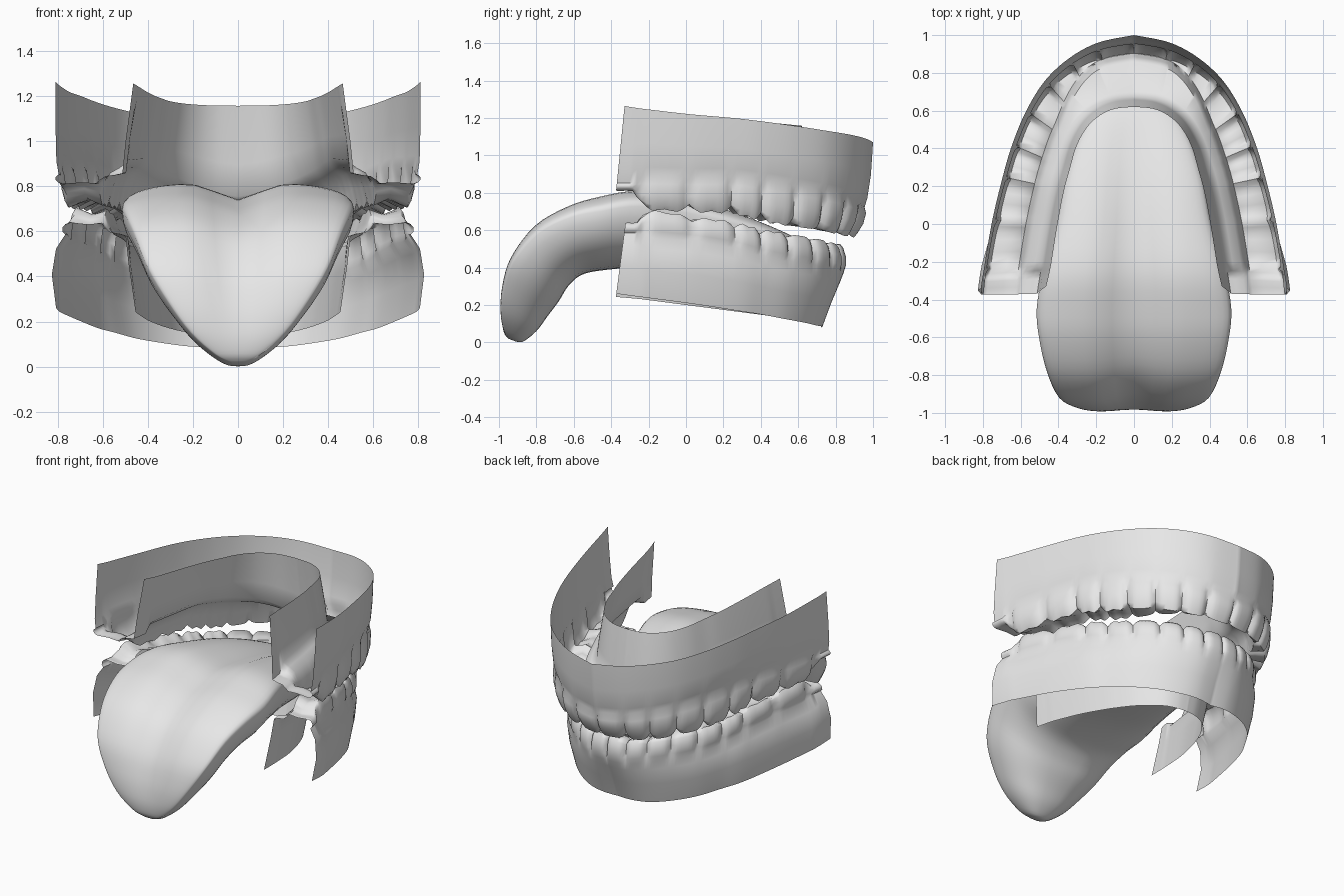
import bpy, math

if "Cube" in bpy.data.objects:
    bpy.data.objects.remove(bpy.data.objects["Cube"])

mat = bpy.data.materials.new("plain_grey")
mat.diffuse_color = (0.8, 0.8, 0.8, 1)
mat.use_nodes = True
mat.node_tree.nodes["Principled BSDF"].inputs["Base Color"].default_value = mat.diffuse_color


def spline(table, t):
    """Catmull-Rom value of a table of tuples at position t."""
    n = len(table) - 1
    i = min(int(t), n - 1)
    f = t - i
    p = [table[max(0, min(n, i + k))] for k in (-1, 0, 1, 2)]
    return [0.5 * (2 * b + (c - a) * f + (2 * a - 5 * b + 4 * c - d) * f * f
                   + (3 * b - a - 3 * c + d) * f ** 3) for a, b, c, d in zip(*p)]


def grid_object(name, rows, flip=False, ring=False):
    """Skin a list of equally long point rows; ring closes rows and ends."""
    m = len(rows[0])
    verts = [v for r in rows for v in r]
    faces = []
    for i in range(len(rows) - 1):
        for j in range(m if ring else m - 1):
            k = (j + 1) % m
            q = (i * m + j, (i + 1) * m + j, (i + 1) * m + k, i * m + k)
            faces.append(q[::-1] if flip else q)
    if ring:
        last = (len(rows) - 1) * m
        a, b = list(range(m)), list(range(last, last + m))
        faces += [a[::-1], b] if flip else [a, b[::-1]]
    me = bpy.data.meshes.new(name)
    me.from_pydata(verts, [], faces)
    me.materials.append(mat)
    ob = bpy.data.objects.new(name, me)
    bpy.context.collection.objects.link(ob)
    bpy.ops.object.select_all(action='DESELECT')
    ob.select_set(True)
    bpy.context.view_layer.objects.active = ob
    bpy.ops.object.shade_smooth_by_angle(angle=math.radians(60))
    return ob


def jaw(name, outer, inner, heights, wall, w_front, w_back, tilt, inner_edge, lean, flip):
    """Gum strip with teeth: table entries are the gaps between the teeth.
    heights = (free edge, gum line, tooth tip) at each gap."""
    rows = []
    steps = 8
    for s in range(-9 * steps, 9 * steps + 1):
        t = abs(s) / steps
        side = -1 if s < 0 else 1
        ox, oy = spline(outer, t)
        ix, iy = spline(inner, t)
        edge, gum, tip = spline(heights, t)
        f = t % 1
        b = 1 - (2 * f - 1) ** 4                 # 0 in the gaps, 1 on a tooth
        if t > 8:                                # bare pad behind the last molar
            b = min(1, (t - 8) * 4)
            gum, tip = (p + (q - p) * b for p, q in zip(heights[8][1:], heights[9][1:]))
        g = 1 - b
        back = min(1, t / 8)
        molar = max(0, min(1, t - 3.5))
        r = max(0, min(1, (t - 1) / 3))
        wi = 0.3 + 0.27 * r * r * (3 - 2 * r)    # teeth widen towards the back
        w0 = w_front + (w_back - w_front) * back
        lt = tilt * (1 - r)                      # incisors lean inwards
        cusp = 0.04 * molar * math.cos(4 * math.pi * f) * b
        prof = []
        for wf, wb, k in wall:
            prof.append((wf + (wb - wf) * back, edge + (gum - edge) * k))
        for w, k in ((w0 + 0.01, -0.08 * b),
                     (w0 - 0.03 * b + 0.04 * g, 0.2),
                     (w0 + lt / 2 - 0.03 * b + 0.06 * g, 0.55),
                     (w0 + lt + 0.01 + 0.06 * g, 0.85 - 0.1 * g),
                     (w0 + lt + 0.06 + 0.03 * g, 1 - 0.2 * g - cusp),
                     ((w0 + lt + wi) / 2 + 0.03, 0.95 - 0.15 * molar - 0.1 * g),
                     (wi - 0.05, 0.94 - 0.12 * g - cusp),
                     (wi, 0.5 - 0.05 * g),
                     (wi + 0.07, 0.12),
                     (0.76, -0.02),
                     (0.86, -0.22)):
            prof.append((w, gum + (tip - gum) * k))
        ze = inner_edge[0] + inner_edge[1] * (0.5 - iy)
        shelf = prof[-1][1]
        prof += [(0.9, shelf + (ze - shelf) * 0.35), (1.0, ze)]
        tail = max(0, t - 8)
        rows.append([(side * (ox + (ix - ox) * w),
                      oy + (iy - oy) * w + lean * (z - gum) * tail, z) for w, z in prof])
    return grid_object(name, rows, flip)


# Upper gum and teeth, open at the top and the back
jaw("upper_jaw",
    [(0, 1), (.19, .96), (.34, .88), (.47, .76), (.57, .6),
     (.645, .42), (.695, .25), (.75, .02), (.795, -.24), (.81, -.37)],
    [(0, .62), (.1, .61), (.18, .575), (.25, .51), (.305, .41),
     (.34, .29), (.37, .18), (.405, 0), (.44, -.22), (.465, -.37)],
    [(1.07, .72, .56), (1.09, .74, .565), (1.11, .77, .575), (1.13, .80, .60), (1.155, .83, .62),
     (1.18, .86, .65), (1.2, .88, .69), (1.22, .88, .70), (1.25, .88, .72), (1.265, .85, .81)],
    [(0, 0, 0), (.03, 0, .5), (.08, .01, .85)], .11, .03, .08, (1.17, .1), .1, False)

# Lower gum and teeth, open at the bottom and the back
jaw("lower_jaw",
    [(0, .85), (.13, .835), (.25, .78), (.37, .69), (.48, .56),
     (.56, .41), (.62, .27), (.69, .04), (.75, -.22), (.77, -.33)],
    [(0, .5), (.07, .49), (.14, .46), (.2, .4), (.26, .32),
     (.31, .22), (.35, .12), (.4, -.04), (.44, -.24), (.455, -.33)],
    [(.08, .38, .53), (.085, .38, .525), (.09, .40, .54), (.105, .42, .56), (.125, .44, .58),
     (.15, .47, .605), (.17, .51, .64), (.205, .55, .67), (.24, .57, .705), (.26, .59, .64)],
    [(.37, -.12, 0), (.22, -.18, .45), (.08, -.12, .8)], .01, 0, 0, (.135, .13), .13, True)

# Tongue sections: top y, z, bottom y, z, half width
sections = [(.64, .50, .64, .48, .03), (.61, .55, .61, .43, .17), (.48, .62, .48, .38, .28),
            (.25, .71, .25, .38, .36), (0, .78, 0, .39, .41), (-.25, .82, -.25, .40, .48),
            (-.45, .79, -.45, .385, .515), (-.63, .735, -.56, .36, .50), (-.81, .63, -.63, .30, .46),
            (-.94, .46, -.68, .22, .40), (-.99, .30, -.74, .14, .31), (-1, .16, -.80, .06, .21),
            (-.98, .06, -.87, .005, .10), (-.95, .02, -.91, .005, .03)]
rings = []
for s in range((len(sections) - 1) * 4 + 1):
    t = s / 4
    ty, tz, by, bz, hw = spline(sections, t)
    fade = math.sin(math.pi * t / (len(sections) - 1))
    wide = 0.78 + 0.12 * max(0, min(1, (t - 6) / 3))   # height of the widest point
    ring = []
    for j in range(40):
        a = 2 * math.pi * j / 40
        c, sn = math.cos(a), math.sin(a)
        x = hw * math.copysign(abs(c) ** 0.8, c)
        h = wide + ((1 - wide) * sn ** 0.8 if sn > 0 else -wide * (-sn) ** 0.95)
        if sn > 0:                               # groove down the middle
            h -= 0.2 * fade * math.exp(-(x / 0.13) ** 2)
        ring.append((x, by + (ty - by) * h, bz + (tz - bz) * h))
    rings.append(ring)
grid_object("tongue", rings, False, True)
